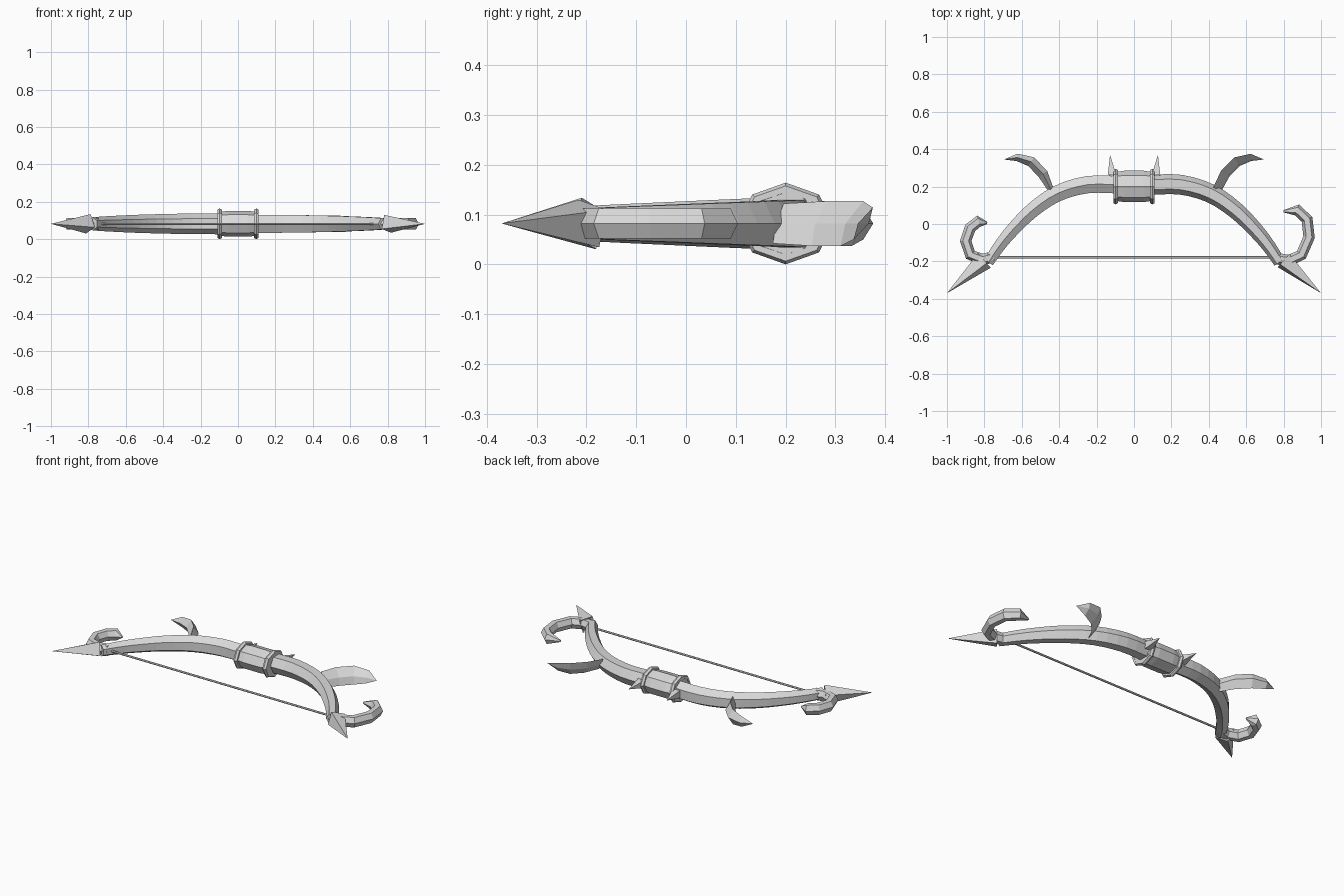
import bpy, bmesh, math
from mathutils import Vector

cube = bpy.data.objects.get("Cube")
if cube:
    bpy.data.objects.remove(cube, do_unlink=True)

Z = 0.082  # height of the bow's middle plane

grey = bpy.data.materials.new("light_grey")
grey.use_nodes = True
COLOUR = (0.7, 0.7, 0.7, 1)
grey.diffuse_color = COLOUR
grey.node_tree.nodes["Principled BSDF"].inputs["Base Color"].default_value = COLOUR


def finish(name, bm):
    bmesh.ops.remove_doubles(bm, verts=bm.verts, dist=0.0005)
    bmesh.ops.recalc_face_normals(bm, faces=bm.faces)
    mesh = bpy.data.meshes.new(name)
    bm.to_mesh(mesh)
    bm.free()
    mesh.materials.append(grey)
    obj = bpy.data.objects.new(name, mesh)
    bpy.context.collection.objects.link(obj)
    return obj


def sweep(name, stations, sides, roll=0.0, mirror=1, lean=0.0):
    """Sweep a polygon along flat stations (x, y, width radius, height radius)."""
    bm = bmesh.new()
    pts = [Vector((mirror * s[0], s[1], Z)) for s in stations]
    rings = []
    for i, (p, s) in enumerate(zip(pts, stations)):
        t = (pts[min(i + 1, len(pts) - 1)] - pts[max(i - 1, 0)]).normalized()
        n = Vector((-t.y, t.x, 0))
        ring = []
        for k in range(sides):
            a = roll + math.tau * k / sides
            up = s[3] * math.sin(a)
            ring.append(bm.verts.new(p + n * (s[2] * math.cos(a) + lean * up) + Vector((0, 0, up))))
        rings.append(ring)
    for a, b in zip(rings, rings[1:]):
        for k in range(sides):
            j = (k + 1) % sides
            bm.faces.new((a[k], a[j], b[j], b[k]))
    bm.faces.new(rings[0])
    bm.faces.new(rings[-1])
    return finish(name, bm)


def smooth_path(points, steps):
    """Catmull-Rom subdivision of a station list."""
    p = [Vector(q) for q in points]
    p = [p[0] * 2 - p[1]] + p + [p[-1] * 2 - p[-2]]
    out = []
    for i in range(1, len(p) - 2):
        a, b, c, d = p[i - 1:i + 3]
        for k in range(steps):
            t = k / steps
            out.append(0.5 * (2 * b + (c - a) * t + (2 * a - 5 * b + 4 * c - d) * t * t
                              + (3 * b - a - 3 * c + d) * t ** 3))
    return out + [p[-2]]


def spearhead(name, base, tip, radius, notch, roll=0.0):
    """Four-sided point whose back corners sweep behind a recessed centre."""
    bm = bmesh.new()
    base, tip = Vector(base), Vector(tip)
    t = (tip - base).normalized()
    n = Vector((-t.y, t.x, 0))
    corners = []
    for k in range(4):
        a = math.radians(roll) + math.tau * k / 4
        corners.append(bm.verts.new(base + (n * math.cos(a) + Vector((0, 0, math.sin(a)))) * radius))
    front, back = bm.verts.new(tip), bm.verts.new(base + t * notch)
    for k in range(4):
        a, b = corners[k], corners[(k + 1) % 4]
        bm.faces.new((a, b, front))
        bm.faces.new((b, a, back))
    return finish(name, bm)


# Grip: an octagonal barrel, fuller in the middle
sweep("grip", [(-0.11, 0.2, 0.075, 0.063), (-0.05, 0.201, 0.084, 0.069),
               (0.05, 0.201, 0.084, 0.069), (0.11, 0.2, 0.075, 0.063)], 8)

LIMB = [(0.08, 0.21, 0.054, 0.056), (0.25, 0.21, 0.053, 0.055),
        (0.41, 0.163, 0.05, 0.052), (0.545, 0.072, 0.046, 0.048),
        (0.655, -0.038, 0.041, 0.043), (0.725, -0.125, 0.036, 0.039),
        (0.778, -0.205, 0.032, 0.035)]
FIN = [(0.445, 0.185, 0.016, 0.04), (0.487, 0.268, 0.028, 0.045),
       (0.55, 0.333, 0.028, 0.045), (0.625, 0.356, 0.02, 0.032),
       (0.695, 0.345, 0, 0)]
CURLS = {
    "left": [(0.76, -0.185), (0.83, -0.195), (0.895, -0.165), (0.936, -0.07),
             (0.925, 0.025), (0.872, 0.075)],
    "right": [(0.75, -0.175), (0.81, -0.19), (0.875, -0.165), (0.9, -0.09),
              (0.875, -0.02), (0.83, 0.015)],
}
CURL_TIPS = {"left": (0.8, 0.068), "right": (0.785, 0.005)}

for side, m in (("left", 1), ("right", -1)):
    left = m > 0
    # Curved limb; the two sides carry their hexagon at a different roll
    sweep(side + "_limb", smooth_path(LIMB, 3), 6, 0 if left else math.pi / 6, m)
    # Curved blade on the back of the limb: thin and leaning on one side, upright on the other
    thin, lean = (0.55, 0.6) if left else (1, 0)
    sweep(side + "_fin", [(x, y, w * thin, h) for x, y, w, h in FIN], 4, 0, m, lean)
    # Hook curling back from the limb tip
    hook = [(x, y, 0.031, 0.035) for x, y in CURLS[side]]
    sweep(side + "_curl", hook + [(*CURL_TIPS[side], 0.006, 0.006)], 6, 0, m)
    # Pointed end, and small thorns beside the grip
    spearhead(side + "_spearhead", (m * 0.8, -0.195, Z), (m, -0.37, Z), 0.055, 0.03,
              30 if left else -20)
    spearhead(side + "_thorn", (m * 0.118, 0.262, Z), (m * 0.128, 0.37, Z), 0.032, 0.01, 45)
    spearhead(side + "_side_thorn", (m * 0.112, 0.25, Z), (m * 0.157, 0.247, Z), 0.03, 0.01)

    # Octagonal band around the grip
    bm = bmesh.new()
    loops = []
    for k in range(8):
        a = math.tau * k / 8
        c, s = math.cos(a), math.sin(a)
        loop = []
        for j in range(6):
            b = math.tau * j / 6
            out = 0.013 * math.cos(b) - 0.013
            loop.append(bm.verts.new((m * 0.098 + 0.014 * math.sin(b),
                                      0.2 + c * (0.095 + out), Z + s * (0.082 + out))))
        loops.append(loop)
    for k in range(8):
        a, b = loops[k], loops[(k + 1) % 8]
        for j in range(6):
            i = (j + 1) % 6
            bm.faces.new((a[j], a[i], b[i], b[j]))
    finish(side + "_grip_band", bm)

# Bowstring
sweep("bowstring", [(-0.755, -0.178, 0.006, 0.006), (0.755, -0.178, 0.006, 0.006)], 6)
